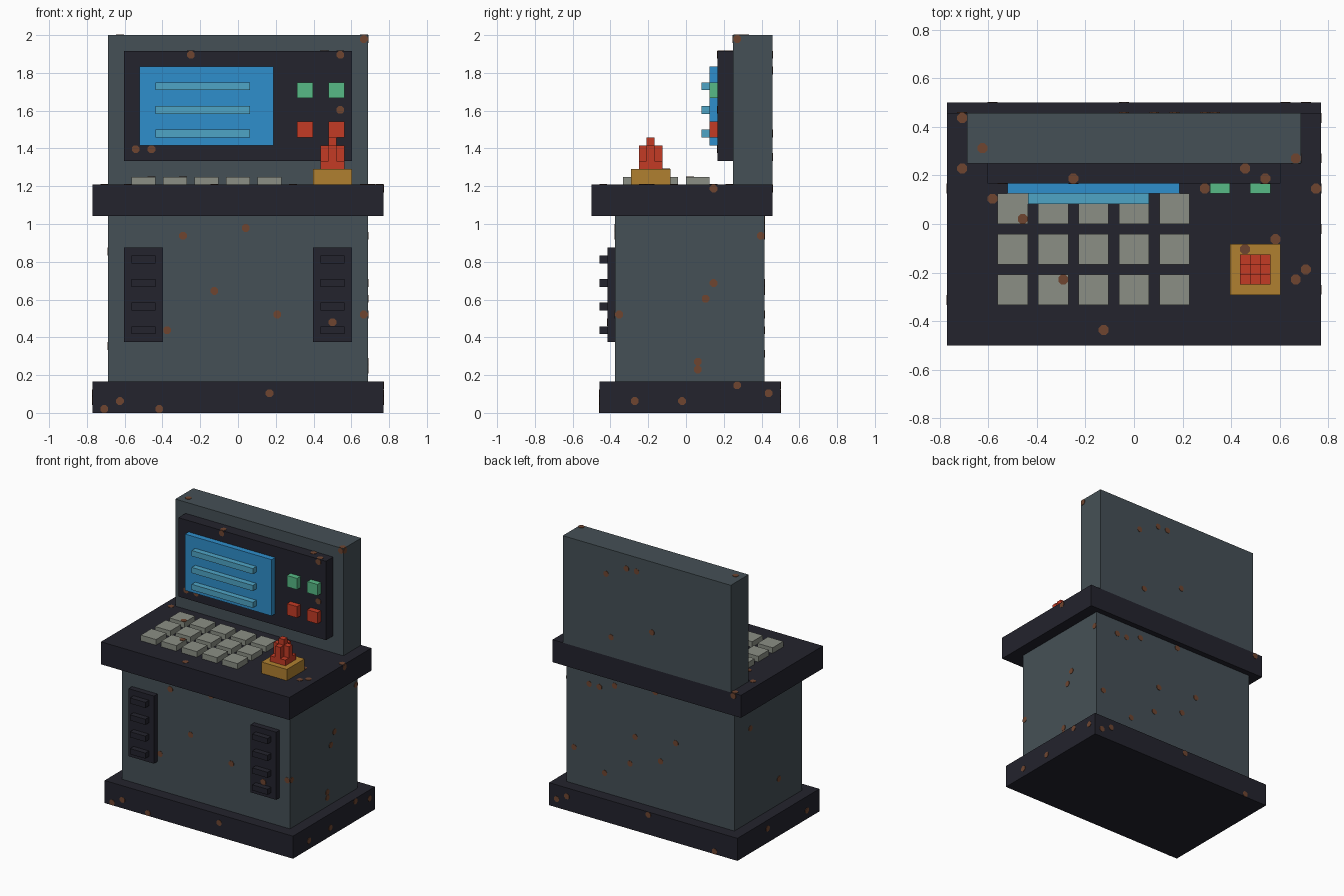
import bpy, bmesh
from math import pi
from mathutils import Matrix, Vector

if "Cube" in bpy.data.objects:
    bpy.data.objects.remove(bpy.data.objects["Cube"], do_unlink=True)

UNIT = 1 / 24  # size of one block


def material(name, hex_code):
    def linear(c):
        return c / 12.92 if c <= 0.04045 else ((c + 0.055) / 1.055) ** 2.4
    rgb = [linear(int(hex_code[i:i + 2], 16) / 255) for i in (0, 2, 4)]
    mat = bpy.data.materials.new(name)
    mat.use_nodes = True
    mat.diffuse_color = (*rgb, 1)
    mat.node_tree.nodes["Principled BSDF"].inputs["Base Color"].default_value = (*rgb, 1)
    return mat


grey = material("slate_grey", "455056")
dark = material("dark_trim", "23232D")
blue = material("screen_blue", "2F8FCC")
cyan = material("line_cyan", "4FA5C6")
green = material("button_green", "57BA86")
red = material("signal_red", "C43B25")
amber = material("amber_yellow", "B08030")
key_grey = material("key_grey", "8B8F85")
rust = material("rust_brown", "6E4530")


def finish(name, bm, mat):
    mesh = bpy.data.meshes.new(name)
    bm.to_mesh(mesh)
    bm.free()
    mesh.materials.append(mat)
    obj = bpy.data.objects.new(name, mesh)
    bpy.context.collection.objects.link(obj)
    return obj


def box(name, mat, x, y, z):
    """Box from (low, high) block ranges on each axis."""
    low, high = (Vector(p) * UNIT for p in zip(x, y, z))
    bm = bmesh.new()
    place = Matrix.Translation((low + high) / 2) @ Matrix.Diagonal((*(high - low), 1))
    bmesh.ops.create_cube(bm, size=1, matrix=place)
    return finish(name, bm, mat)


# Cabinet
box("plinth", dark, (-18.5, 18.5), (-11, 12), (0, 4))
box("cabinet_body", grey, (-16.5, 16.5), (-9, 10), (4, 25))
box("desk_top", dark, (-18.5, 18.5), (-12, 11), (25, 29))
box("back_panel", grey, (-16.5, 16.5), (6, 11), (29, 48))

# Front vents with slats
for side, x in (("right", -14.5), ("left", 9.5)):
    box(side + "_vent", dark, (x, x + 5), (-10, -9), (9, 21))
    for z in range(10, 20, 3):
        box(side + "_vent_slat", dark, (x + 1, x + 4), (-11, -10), (z, z + 1))

# Display with lines and buttons
box("display_bezel", dark, (-14.5, 14.5), (4, 6), (32, 46))
box("screen", blue, (-12.5, 4.5), (3, 4), (34, 44))
for z in (35, 38, 41):
    box("screen_line", cyan, (-10.5, 1.5), (2, 3), (z, z + 1))
for x in (7.5, 11.5):
    box("green_button", green, (x, x + 2), (3, 4), (40, 42))
    box("red_button", red, (x, x + 2), (3, 4), (35, 37))

# Keyboard
for column in range(5):
    for row in range(3):
        x, y = -13.5 + 4 * column, -8 + 4 * row
        box("key", key_grey, (x, x + 3), (y, y + 3), (29, 30))

# Stepped knob on its stand
box("knob_stand", amber, (9.5, 14.5), (-7, -2), (29, 31))
box("knob_base", red, (10.5, 13.5), (-6, -3), (31, 32))
box("knob_bar_across", red, (10.5, 13.5), (-5, -4), (32, 34))
box("knob_bar_along", red, (11.5, 12.5), (-6, -3), (32, 34))
box("knob_tip", red, (11.5, 12.5), (-5, -4), (34, 35))


# Rust spots: thin octagons lying on a surface
def spots(name, axis, sign, level, cells):
    bm = bmesh.new()
    normal = Vector([sign if i == axis else 0 for i in range(3)])
    turn = normal.to_track_quat("Z", "Y").to_matrix().to_4x4()
    for cell in cells:
        pos = [c + (0.5 if i else 0) if axis != 0 else c + 0.5 for i, c in enumerate(cell)]
        pos.insert(axis, level)
        place = Matrix.Translation(Vector(pos) * UNIT) @ turn @ Matrix.Rotation(pi / 8, 4, "Z")
        bmesh.ops.create_cone(bm, cap_ends=True, segments=8, radius1=0.53 * UNIT,
                              radius2=0.53 * UNIT, depth=0.005, matrix=place)
    finish(name, bm, rust)


# Front spots
spots("rust_body_front", 1, -1, -9, [(-7, 22), (1, 23), (-3, 15), (5, 12), (-9, 10), (16, 12)])
spots("rust_plinth_front", 1, -1, -11, [(-17, 0), (-15, 1), (-10, 0), (4, 2)])
spots("rust_vent", 1, -1, -10, [(12, 11)])
spots("rust_bezel_front", 1, -1, 4, [(-6, 45), (13, 45), (13, 38), (-13, 33), (-11, 33)])
spots("rust_panel_front", 1, -1, 6, [(16, 47)])

# Side spots
spots("rust_plinth_left", 0, 1, 18.5, [(-7, 1), (-1, 1), (6, 3), (10, 2)])
spots("rust_body_left", 0, 1, 16.5, [(9, 22), (3, 16), (2, 14), (-9, 12), (1, 6), (1, 5)])
spots("rust_desk_left", 0, 1, 18.5, [(3, 28)])
spots("rust_panel_left", 0, 1, 16.5, [(6, 47)])
spots("rust_plinth_right", 0, -1, -18.5, [(-8, 1), (3, 2)])
spots("rust_body_right", 0, -1, -16.5, [(5, 20), (-3, 8)])

# Top spots
spots("rust_desk_top", 2, 1, 29, [(-17, 10), (-17, 5), (-14, 2), (-3, -11), (16, -6),
                                  (17, -5), (14, -2), (7, 3), (18, 3)])
spots("rust_keys", 2, 1, 30, [(-11, 0), (-7, -6)])
spots("rust_stand", 2, 1, 31, [(11, -3)])
spots("rust_bezel_top", 2, 1, 46, [(-6, 4), (11, 5), (13, 4)])
spots("rust_panel_top", 2, 1, 48, [(-15, 7), (16, 6)])

# Back and underside spots
spots("rust_panel_back", 1, 1, 11, [(8, 43), (4, 45), (2, 45), (7, 32), (-1, 35)])
spots("rust_body_back", 1, 1, 10, [(12, 22), (10, 22), (7, 23), (-1, 24), (9, 7),
                                   (3, 15), (-5, 16), (4, 10), (-2, 12), (15, 10)])
spots("rust_plinth_back", 1, 1, 12, [(17, 1), (15, 2), (-1, 3), (-14, 0)])
spots("rust_desk_back", 1, 1, 11, [(-17, 28)])
spots("rust_underside", 2, -1, 0.07, [(16, 10), (12, 9), (8, 3), (2, 6), (-3, -2), (-9, 4), (5, -7)])
